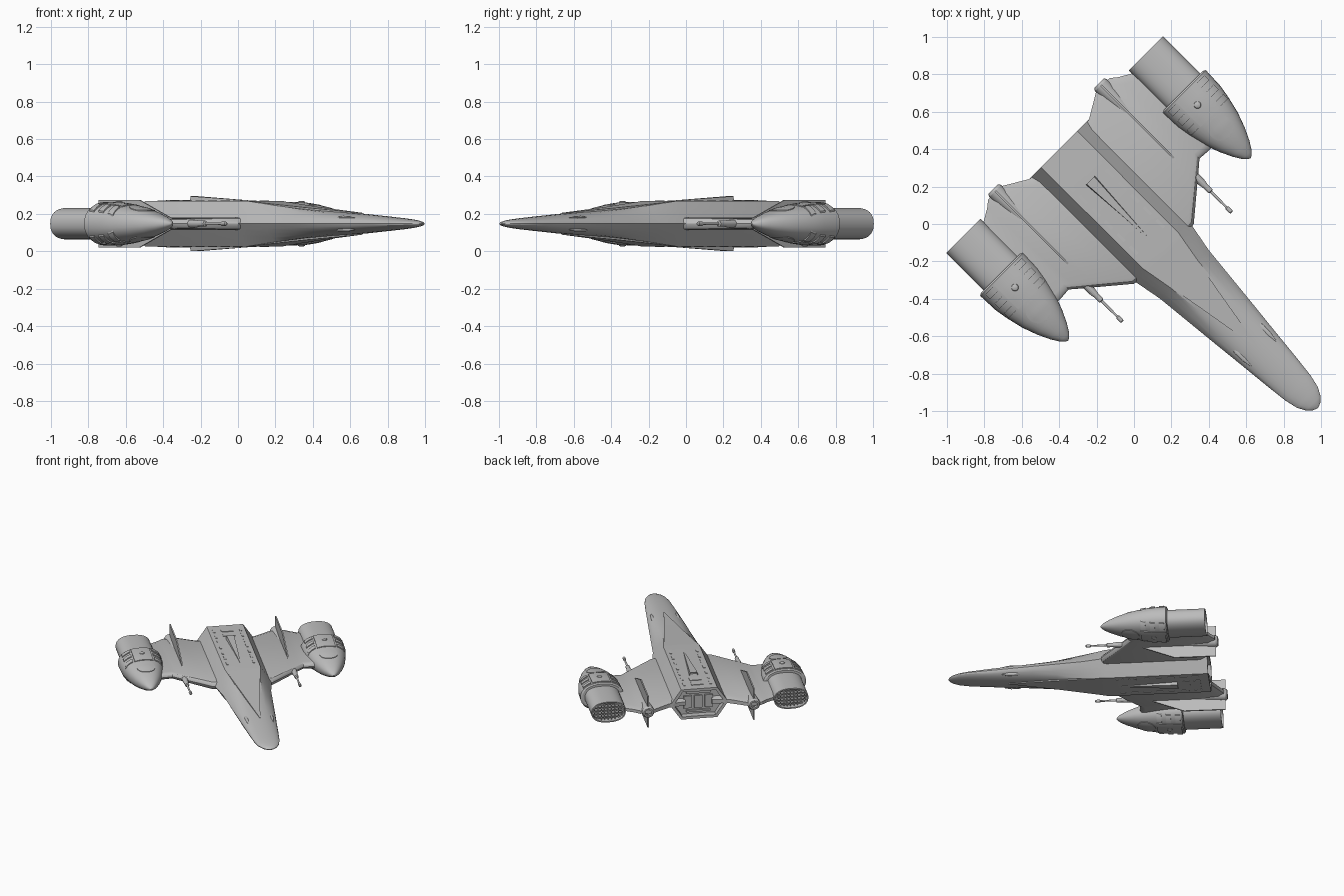
import bpy, bmesh, math
from mathutils import Matrix, Vector

cube = bpy.data.objects.get("Cube")
if cube:
    bpy.data.objects.remove(cube)

grey = bpy.data.materials.new("hull_grey")
grey.use_nodes = True
grey.diffuse_color = (0.5, 0.5, 0.5, 1)
grey.node_tree.nodes["Principled BSDF"].inputs["Base Color"].default_value = (0.5, 0.5, 0.5, 1)

# Ship space: x forward, y sideways, z from the mid plane; turned onto the diagonal
PLACE = Matrix.Translation((0, 0, 0.1475)) @ Matrix.Rotation(math.radians(-45), 4, 'Z')
parts = []


def finish(name, bm):
    bmesh.ops.recalc_face_normals(bm, faces=bm.faces)
    bm.transform(PLACE)
    mesh = bpy.data.meshes.new(name)
    bm.to_mesh(mesh)
    bm.free()
    mesh.materials.append(grey)
    obj = bpy.data.objects.new(name, mesh)
    bpy.context.collection.objects.link(obj)
    parts.append(obj)
    return obj


def loft(name, rings, recess=0, rim=0.015):
    """Skin closed rings; optionally sink the first cap forward."""
    bm = bmesh.new()
    loops = [[bm.verts.new(p) for p in ring] for ring in rings]
    n = len(loops[0])
    for a, b in zip(loops, loops[1:]):
        for i in range(n):
            bm.faces.new((a[i], a[(i + 1) % n], b[(i + 1) % n], b[i]))
    cap = bm.faces.new(loops[0])
    bm.faces.new(loops[-1])
    if recess:
        bmesh.ops.recalc_face_normals(bm, faces=bm.faces)
        bmesh.ops.inset_region(bm, faces=[cap], thickness=rim)
        inner = bmesh.ops.extrude_discrete_faces(bm, faces=[cap])["faces"][0]
        bmesh.ops.translate(bm, verts=inner.verts, vec=(recess, 0, 0))
    return finish(name, bm)


def oval(u, v, w, h, power=2.0, n=32):
    ring = []
    for i in range(n):
        c, s = math.cos(math.tau * i / n), math.sin(math.tau * i / n)
        ring.append((u, v + w * math.copysign(abs(c) ** (2 / power), c),
                     h * math.copysign(abs(s) ** (2 / power), s)))
    return ring


def box(name, u0, u1, v0, v1, z0, z1):
    loft(name, [[(u, v0, z0), (u, v1, z0), (u, v1, z1), (u, v0, z1)] for u in (u0, u1)])


def lerp_table(table, u):
    for (a, x), (b, y) in zip(table, table[1:]):
        if u <= b:
            return x + (y - x) * (u - a) / (b - a)
    return table[-1][1]


# Fuselage: hexagonal centre body melting into an oval nose
def hull_ring(u, w, t, h, blend):
    corners = [Vector(c) for c in ((w, 0), (t, h), (-t, h), (-w, 0), (-t, -h), (t, -h))]
    ring = []
    for k in range(24):
        a, b = corners[k // 4], corners[(k // 4 + 1) % 6]
        flat = a.lerp(b, (k % 4) / 4)
        ang = math.tau * k / 24
        p = flat.lerp(Vector((w * math.cos(ang), h * math.sin(ang))), blend)
        ring.append((u, p.x, p.y))
    return ring


hull = [(-.566, .22, .137, .122, 0), (.2, .218, .135, .122, 0), (.38, .184, .105, .1, .15),
        (.57, .165, .085, .081, .45), (.75, .147, .07, .066, .8), (.95, .126, .06, .053, 1),
        (1.13, .108, .05, .039, 1), (1.24, .095, .05, .03, 1), (1.31, .079, .04, .023, 1),
        (1.355, .055, .03, .016, 1), (1.38, .03, .01, .009, 1), (1.39, .005, .002, .002, 1)]
loft("fuselage", [hull_ring(*s) for s in hull], recess=.05, rim=.022)
for v in (-.08, 0, .08):
    box("stern_panel", -.53, -.51, v - .03, v + .03, -.05, .05)
for z in (-.075, .075):
    box("stern_rib", -.53, -.51, -.09, .09, z - .008, z + .008)

for z in (1, -1):
    # Tapering spine wedge along the nose
    loft("nose_spine", [[(u, -w, 0), (u, w, 0), (u, w, z * h), (u, -w, z * h)]
                        for u, w, h in ((.2, .133, .121), (.57, .066, .087), (.94, .003, .058))])
    # Central scoop, tallest at the stern end
    loft("dorsal_scoop", [[(u, -w, z * .1), (u, w, z * .1), (u, w * .75, z * h), (u, -w * .75, z * h)]
                          for u, w, h in ((-.33, .038, .147), (.1, .004, .124))], recess=.03, rim=.006)
    # Deck plates beside the scoop
    for v in (-.1, .1):
        for k in range(7):
            u = -.5 + k * .095
            box("deck_plate", u, u + .055, v - .008, v + .008, z * .118, z * .125)
    for u in (-.5, -.42):
        box("deck_hatch", u, u + .05, -.045, .045, z * .118, z * .126)

# Engine cowl profile shared by the body and its fitted plates
cowl = [(-.318, .15), (-.31, .163), (-.2, .159), (-.127, .147), (-.03, .124), (.05, .095),
        (.12, .062), (.165, .034), (.185, .014), (.191, .002)]
AXIS, FLAT, POWER = .69, .68, 2.25


def cowl_height(u, dv):
    w = lerp_table(cowl, u)
    return FLAT * w * max(0, 1 - min(1, abs(dv) / w) ** POWER) ** (1 / POWER)


def fitted_plate(name, outline, side, z, lift=.006):
    """Thin plate following the cowl: stacked strips of (u, dv0, dv1)."""
    bm = bmesh.new()
    rows = []
    for u, a, b in outline:
        row = []
        for k in range(7):
            dv = a + (b - a) * k / 6
            row.append(bm.verts.new((u, side * (AXIS + dv), z * (cowl_height(u, dv) + lift))))
        rows.append(row)
    for r, s in zip(rows, rows[1:]):
        for k in range(6):
            bm.faces.new((r[k], r[k + 1], s[k + 1], s[k]))
    ext = bmesh.ops.extrude_face_region(bm, geom=bm.faces[:])["geom"]
    bmesh.ops.translate(bm, verts=[g for g in ext if isinstance(g, bmesh.types.BMVert)],
                        vec=(0, 0, -z * .009))
    finish(name, bm)


wing = [(.1, .24, -.55, .034), (.226, .226, -.566, .034), (.368, .107, -.65, .03),
        (.46, .03, -.643, .027), (.495, 0, -.615, .026), (.555, .005, -.58, .026), (.62, .005, -.56, .026)]

for side in (1, -1):
    # Wing with a rounded leading edge
    rings = []
    for v, front, rear, h in wing:
        upper = [(front, 0), (front - .006, h * .5), (front - .018, h * .85), (front - .04, h),
                 (rear + .05, h), (rear, h * .45)]
        outline = upper + [(u, -z) for u, z in reversed(upper[1:])]
        rings.append([(u, side * v, z) for u, z in outline])
    loft("wing", rings)

    # Engine: flattened exhaust barrel and ogive cowl
    mid = side * AXIS
    loft("exhaust_barrel", [oval(u, mid, .13, .084, 2.4) for u in (-.6, -.25)], recess=.05, rim=.009)
    loft("engine_cowl", [oval(u, mid, w, w * FLAT, POWER) for u, w in cowl])
    for k in range(-4, 5):
        dv = k * .026
        reach = .072 * (1 - abs(dv / .121) ** 2.4) ** (1 / 2.4)
        box("grille_bar", -.58, -.57, mid + dv - .003, mid + dv + .003, -reach, reach)
    for k in range(-2, 3):
        dz = k * .026
        reach = .118 * (1 - abs(dz / .074) ** 2.4) ** (1 / 2.4)
        box("grille_bar", -.58, -.57, mid - reach, mid + reach, dz - .003, dz + .003)

    # Cowl plates, slats and round hatch, above and below
    for z in (1, -1):
        fitted_plate("cowl_panel", [(-.3, -.07, .07), (-.25, -.07, .07), (-.2, -.07, .07),
                                    (-.15, -.07, .07), (-.115, -.07, .07)], side, z)
        for sign in (1, -1):
            for u in (-.295, -.225, -.155):
                rows = [(u + d, sign * .082, sign * .138) for d in (0, .018, .036)]
                fitted_plate("cowl_slat", rows, side, z, lift=.008)
        disc = []
        for k in range(13):
            ang = math.pi * (k + .15) / 12.3
            half = .068 * math.sin(ang)
            disc.append((-.035 - .068 * math.cos(ang), -half, half))
        fitted_plate("round_hatch", disc, side, z, lift=.004)
        top = z * (cowl_height(-.21, 0) + .005)
        loft("cowl_dome", [[(x, y, top + z * dz) for x, y in
                            [(-.21 + r * math.cos(math.tau * i / 12), mid + r * math.sin(math.tau * i / 12))
                             for i in range(12)]] for r, dz in ((.022, -.005), (.018, .005), (.008, .009))])

    # Wing pod: cone fairing with a small stern nozzle
    v = side * .4
    loft("wing_pod", [oval(u, v, r, r, n=16) for u, r in
                      ((-.665, .036), (-.65, .046), (-.62, .046), (-.15, .004))], recess=.03, rim=.012)
    # Tall thin fin above and below the wing
    for z in (1, -1):
        profile = [(-.65, 0), (-.65, z * .128), (-.34, z * .126), (-.09, z * .025), (-.09, 0)]
        loft("wing_fin", [[(u, v + d, h) for u, h in profile] for d in (-.005, .005)])

    # Forward gun
    loft("wing_gun", [oval(u, side * .413, r, r, n=12) for u, r in
                      ((.0, .02), (.1, .02), (.125, .016), (.165, .016), (.17, .008), (.285, .006),
                       (.29, .011), (.32, .011), (.327, .006))])

    # Nose vents
    for z in (1, -1):
        loft("nose_vent", [oval(u, side * .098, w, w * .6, n=12) for u, w in ((.83, .003), (.87, .014), (.93, .014), (.98, .003))]
             if z > 0 else [[(p[0], p[1], p[2] - .03) for p in oval(u, side * .1, w, w, n=12)]
                            for u, w in ((.83, .003), (.87, .014), (.93, .014), (.98, .003))])
        loft("nose_blister", [[(p[0], p[1], p[2] + z * .032) for p in oval(u, side * .094, w, w * .7, n=12)]
                              for u, w in ((.82, .003), (.87, .016), (.93, .014), (.98, .003))])

# Smooth curved skins, keep panel edges crisp
bpy.ops.object.select_all(action='DESELECT')
for obj in parts:
    obj.select_set(True)
bpy.context.view_layer.objects.active = parts[0]
bpy.ops.object.shade_smooth_by_angle(angle=math.radians(28))
